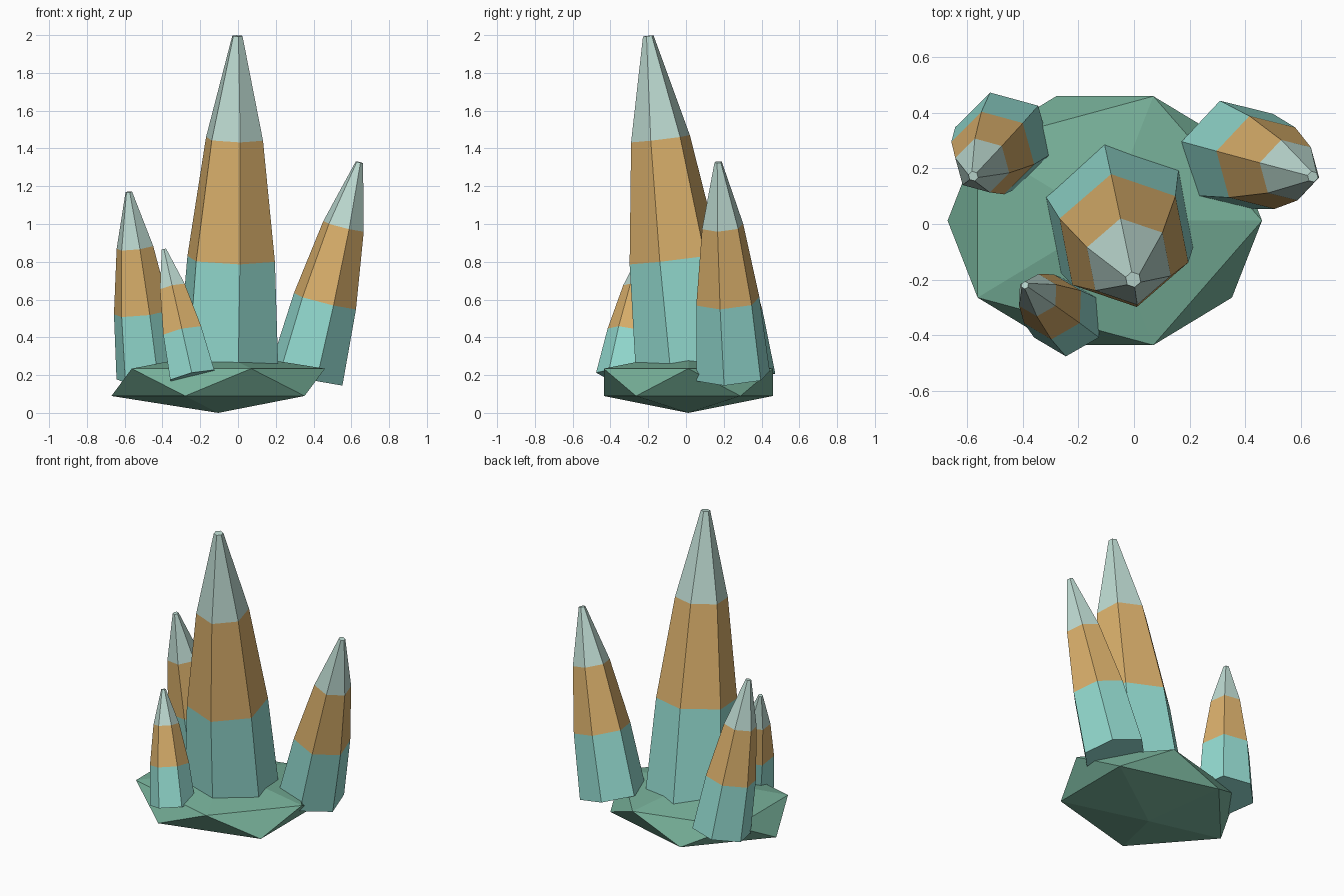
import bpy, bmesh, math
from mathutils import Vector, Matrix

if "Cube" in bpy.data.objects:
    bpy.data.objects.remove(bpy.data.objects["Cube"])


def srgb(r, g, b):
    lin = [c / 255 / 12.92 if c < 10 else ((c / 255 + 0.055) / 1.055) ** 2.4 for c in (r, g, b)]
    return (*lin, 1.0)


def material(name, rgb):
    m = bpy.data.materials.new(name)
    m.diffuse_color = srgb(*rgb)
    m.use_nodes = True
    m.node_tree.nodes["Principled BSDF"].inputs["Base Color"].default_value = m.diffuse_color
    return m


ROCK = material("rock_green", (118, 175, 152))
TEAL = material("teal", (147, 218, 207))
AMBER = material("amber", (217, 175, 107))
PALE = material("pale_mint", (189, 218, 209))


def finish(bm, name, mats):
    bmesh.ops.recalc_face_normals(bm, faces=bm.faces)
    mesh = bpy.data.meshes.new(name)
    bm.to_mesh(mesh)
    bm.free()
    for m in mats:
        mesh.materials.append(m)
    ob = bpy.data.objects.new(name, mesh)
    bpy.context.collection.objects.link(ob)


# Rock base: squashed icosahedron
bm = bmesh.new()
squash = Matrix.Translation((-0.105, 0.012, 0.162)) @ Matrix.Diagonal((0.632, 0.526, 0.162, 1))
bmesh.ops.create_icosphere(bm, subdivisions=1, radius=1, matrix=squash)
finish(bm, "rock_base", [ROCK])


# Crystal: tapered hexagonal prism in three coloured bands, tilted along its axis
PROFILE = [(0.0, 1.0), (0.35, 0.86), (0.70, 0.56), (1.0, 0.10)]


def crystal(name, base, tip, radius, phase):
    base, tip = Vector(base), Vector(tip)
    axis = tip - base
    turn = Vector((0, 0, 1)).rotation_difference(axis)
    bm = bmesh.new()
    rings = []
    for t, k in PROFILE:
        ring = []
        for i in range(6):
            a = math.radians(phase + 60 * i)
            p = Vector((math.cos(a), math.sin(a), 0)) * radius * k
            ring.append(bm.verts.new(base + axis * t + turn @ p))
        rings.append(ring)
    for band in range(3):
        lo, hi = rings[band], rings[band + 1]
        for i in range(6):
            j = (i + 1) % 6
            bm.faces.new((lo[i], lo[j], hi[j], hi[i])).material_index = band
    bm.faces.new(rings[0][::-1]).material_index = 0
    bm.faces.new(rings[-1]).material_index = 2
    finish(bm, name, [TEAL, AMBER, PALE])


crystal("main_crystal", (-0.054, 0.016, 0.18), (-0.003, -0.20, 1.996), 0.285, 41)
crystal("right_crystal", (0.362, 0.249, 0.195), (0.643, 0.17, 1.327), 0.203, 46)
crystal("left_crystal", (-0.47, 0.30, 0.19), (-0.578, 0.172, 1.17), 0.18, 45)
crystal("front_crystal", (-0.24, -0.34, 0.19), (-0.392, -0.22, 0.866), 0.138, 29)
